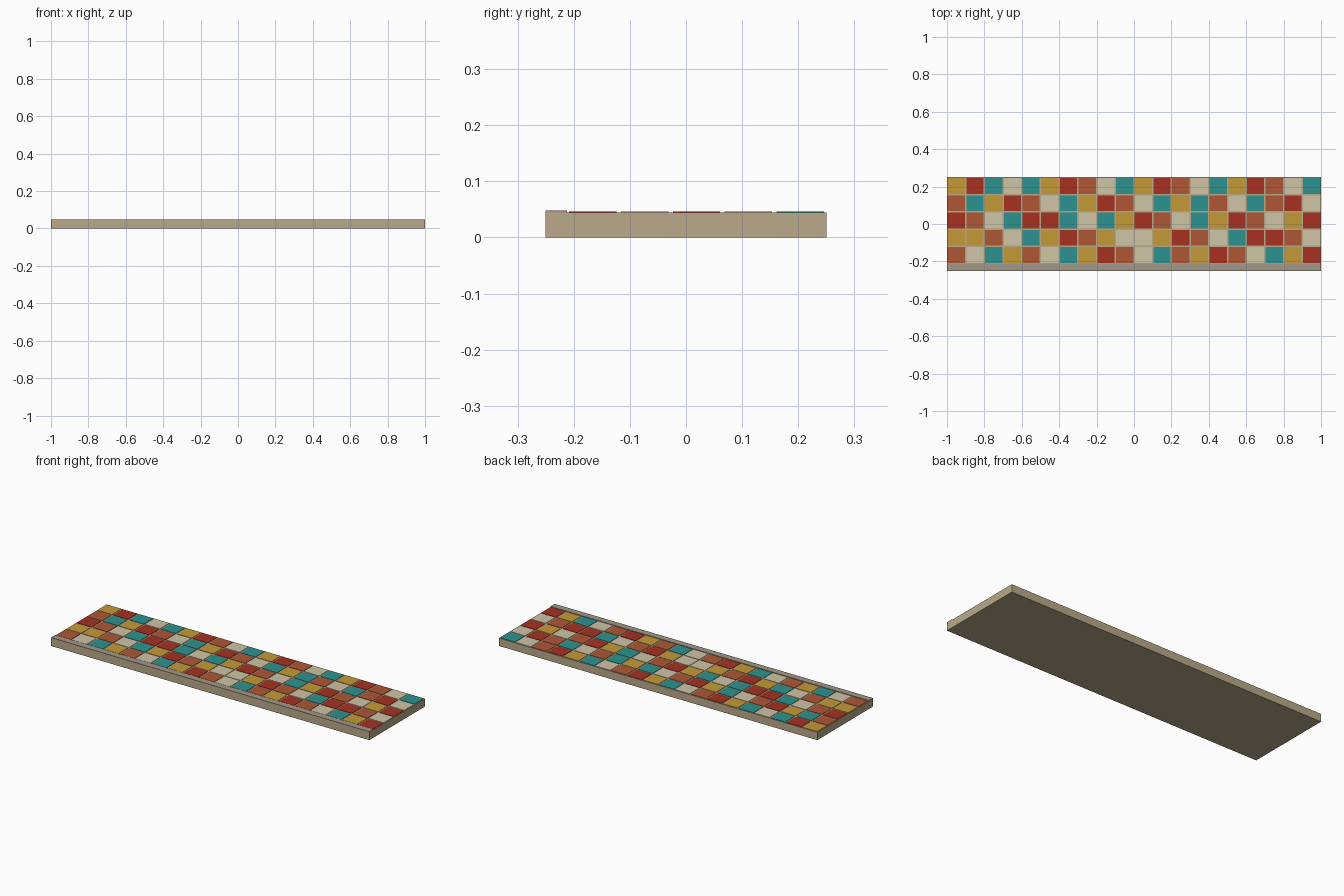
import bpy, bmesh
from mathutils import Matrix

if "Cube" in bpy.data.objects:
    bpy.data.objects.remove(bpy.data.objects["Cube"])


def material(name, rgb):
    # sRGB 0-255 to linear
    m = bpy.data.materials.new(name)
    m.diffuse_color = [(c / 255) ** 2.2 for c in rgb] + [1]
    m.use_nodes = True
    m.node_tree.nodes["Principled BSDF"].inputs["Base Color"].default_value = m.diffuse_color
    return m


def add_box(bm, x0, x1, y0, y1, z0, z1, index=0):
    mat = (Matrix.Translation(((x0 + x1) / 2, (y0 + y1) / 2, (z0 + z1) / 2))
           @ Matrix.Diagonal((x1 - x0, y1 - y0, z1 - z0, 1)))
    verts = bmesh.ops.create_cube(bm, size=1, matrix=mat)["verts"]
    for f in {f for v in verts for f in v.link_faces}:
        f.material_index = index


def finish(name, bm, mats):
    me = bpy.data.meshes.new(name)
    bm.to_mesh(me)
    bm.free()
    for m in mats:
        me.materials.append(m)
    ob = bpy.data.objects.new(name, me)
    bpy.context.collection.objects.link(ob)
    return ob


# Mortar slab
bm = bmesh.new()
add_box(bm, -1, 1, -0.25, 0.25, 0, 0.0445)
finish("slab", bm, [material("mortar", (184, 168, 136))])

# Raised front edge strip
bm = bmesh.new()
add_box(bm, -1, 1, -0.25, -0.2125, 0.0445, 0.048)
finish("front_edge_strip", bm, [material("stone", (160, 150, 134))])

# Mosaic tiles: gold, red, teal, cream, rust (U); rows from back to front
palette = {"G": (196, 152, 58), "R": (165, 52, 38), "T": (48, 145, 143),
           "C": (207, 195, 166), "U": (174, 88, 56)}
rows = ["GRTCTGRUCTGRUCTGRUCT",
        "UTGRUCTGRUCTGTUCTURC",
        "RUCTRRTCTGRUCTGRUCGR",
        "GGUCTGRUGCCGRUCTRRUC",
        "UCTGUCTGRUCTUGRUCTGR"]
keys = list(palette)
w, d, gap = 0.1, 0.0925, 0.004
bm = bmesh.new()
for r, row in enumerate(rows):
    y = 0.25 - r * d
    for c, key in enumerate(row):
        x = -1 + c * w
        add_box(bm, x + gap, x + w - gap, y - d + gap, y - gap,
                0.0435, 0.0465, keys.index(key))
finish("mosaic_tiles", bm, [material("tile_" + k, palette[k]) for k in keys])
